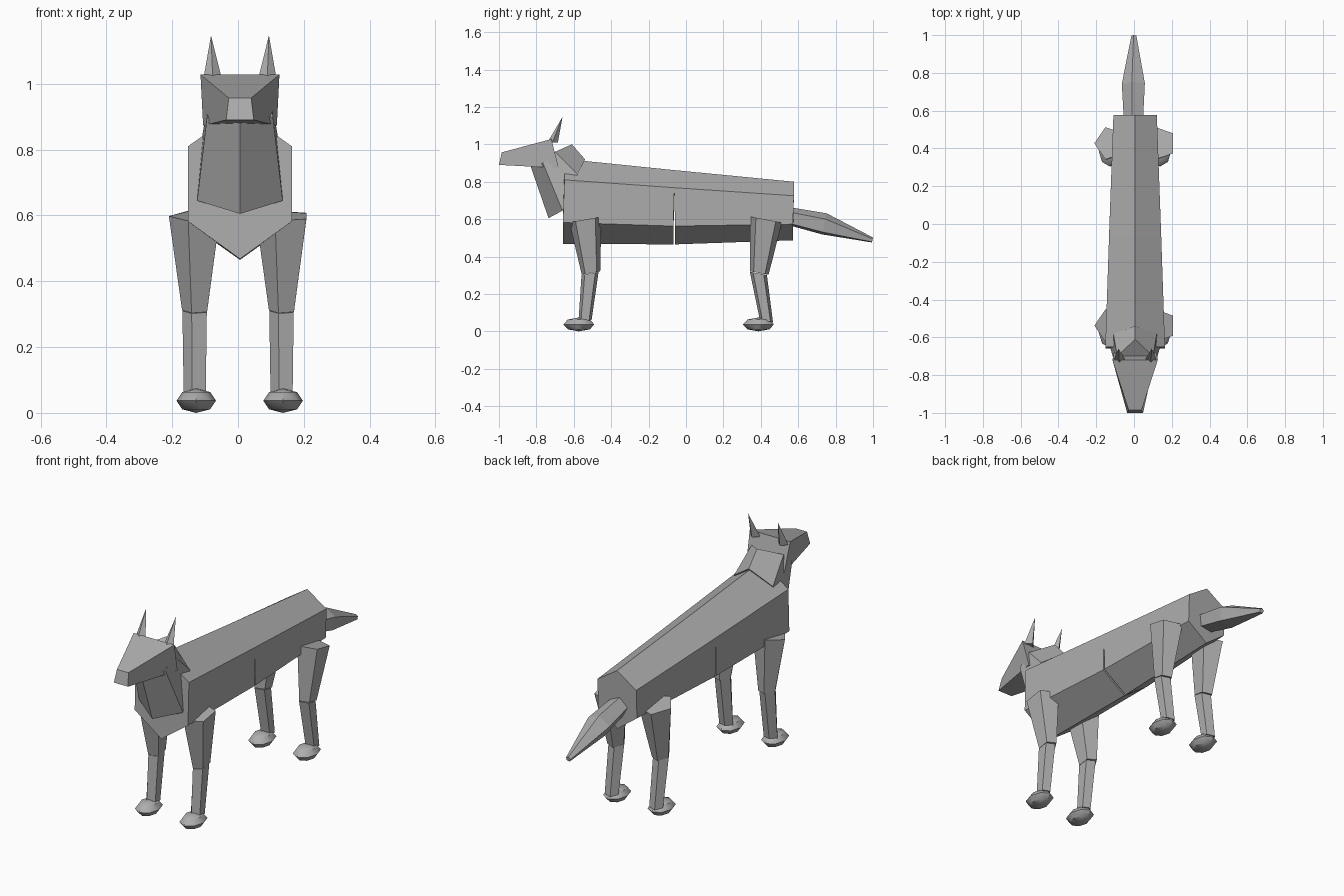
import bpy, bmesh, math

if "Cube" in bpy.data.objects:
    bpy.data.objects.remove(bpy.data.objects["Cube"])

CX = 0.006  # centre line

grey = bpy.data.materials.new("grey")
grey.diffuse_color = (0.42, 0.42, 0.42, 1)
grey.use_nodes = True
grey.node_tree.nodes["Principled BSDF"].inputs["Base Color"].default_value = grey.diffuse_color


def finish(name, bm):
    bmesh.ops.recalc_face_normals(bm, faces=bm.faces)
    me = bpy.data.meshes.new(name)
    bm.to_mesh(me)
    bm.free()
    me.materials.append(grey)
    ob = bpy.data.objects.new(name, me)
    bpy.context.collection.objects.link(ob)
    return ob


def loft(name, rings):
    """Skin a list of equal-length rings and cap both ends."""
    bm = bmesh.new()
    vs = [[bm.verts.new(p) for p in r] for r in rings]
    n = len(rings[0])
    for a, b in zip(vs, vs[1:]):
        for i in range(n):
            j = (i + 1) % n
            bm.faces.new((a[i], a[j], b[j], b[i]))
    bm.faces.new(vs[0][::-1])
    bm.faces.new(vs[-1])
    return finish(name, bm)


def body_ring(y, w, bottom, low, high, top, lean=0):
    return [(CX, y, top), (CX + w, y, high), (CX + w, y + lean, low),
            (CX, y + lean, bottom), (CX - w, y + lean, low), (CX - w, y, high)]


# body: front and rear halves with a narrow seam along the belly
loft("front_body", [body_ring(-0.65, 0.158, 0.468, 0.582, 0.81, 0.922, -0.008),
                    body_ring(-0.062, 0.138, 0.465, 0.563, 0.768, 0.862, -0.006)])
loft("rear_body", [body_ring(-0.062, 0.138, 0.465, 0.563, 0.768, 0.862, 0.003),
                   body_ring(0.577, 0.115, 0.487, 0.573, 0.725, 0.80, -0.006)])


# neck: slanted six-sided prism
def neck_ring(front, low, high, back):
    r = [(CX, *front), (CX + low[0], *low[1:]), (CX + high[0], *high[1:])]
    return r + [(CX, *back), (CX - high[0], *high[1:]), (CX - low[0], *low[1:])]


loft("neck", [neck_ring((-0.735, 0.605), (0.13, -0.66, 0.645), (0.115, -0.58, 0.84), (-0.54, 0.92)),
              neck_ring((-0.83, 0.88), (0.10, -0.765, 0.90), (0.095, -0.70, 0.96), (-0.61, 1.0))])


# head: tapered box ending in a blunt snout
def head_ring(wt, yt, zt, wb, yb, zb):
    return [(CX + wt, yt, zt), (CX - wt, yt, zt), (CX - wb, yb, zb), (CX + wb, yb, zb)]


loft("head", [head_ring(0.12, -0.72, 1.028, 0.112, -0.68, 0.873),
              head_ring(0.034, -0.985, 0.957, 0.042, -1.0, 0.89)])

# ears: thin four-sided spikes
for side, s in (("left", -1), ("right", 1)):
    ex = CX + 0.083 * s
    bm = bmesh.new()
    tip = bm.verts.new((CX + 0.088 * s, -0.66, 1.147))
    base = [bm.verts.new(p) for p in ((ex - 0.029, -0.715, 1.01), (ex, -0.735, 1.02),
                                      (ex + 0.029, -0.715, 1.01), (ex, -0.685, 1.01))]
    for i in range(4):
        bm.faces.new((base[i], base[(i + 1) % 4], tip))
    bm.faces.new(base[::-1])
    finish(side + "_ear", bm)


# legs: five-sided tapered thighs and shins, same orientation on both sides
def penta(x, y, z, rx, ry, tilt=0.0):
    pts = []
    for k in range(5):
        a = math.pi + k * math.tau / 5
        dy = ry * math.sin(a)
        pts.append((x + rx * math.cos(a), y + dy, z + tilt * dy))
    return pts


LEGS = {  # thigh top y, tilt, knee y, shin bottom y, foot y
    "front": (-0.538, 0.17, -0.508, -0.54, -0.573),
    "hind": (0.427, -0.19, 0.392, 0.43, 0.387),
}
for end, (ty, tilt, ky, by, fy) in LEGS.items():
    for side, x in (("left", -0.128), ("right", 0.136)):
        name = end + "_" + side
        loft(name + "_thigh", [penta(x + 0.003, ty, 0.598, 0.085, 0.09, tilt),
                               penta(x, ky, 0.312, 0.042, 0.052, tilt)])
        loft(name + "_shin", [penta(x, ky - 0.005, 0.31, 0.041, 0.048, tilt),
                              penta(x, by, 0.055, 0.037, 0.037, tilt)])
        # foot: flattened low-poly ball
        bm = bmesh.new()
        bmesh.ops.create_uvsphere(bm, u_segments=8, v_segments=4, radius=1)
        for v in bm.verts:
            v.co = (x + 0.001 + v.co.x * 0.06, fy + v.co.y * 0.083, 0.037 + v.co.z * 0.037)
        foot = finish(name + "_foot", bm)
        bpy.ops.object.select_all(action='DESELECT')
        foot.select_set(True)
        bpy.context.view_layer.objects.active = foot
        bpy.ops.object.shade_smooth_by_angle(angle=math.radians(40))


# tail: five-sided brush, swelling then tapering to the tip
def tail_ring(y, z, rx, rz, lean):
    pts = []
    for k in range(5):
        a = math.radians(100) + k * math.tau / 5
        dz = rz * math.sin(a)
        pts.append((rx * math.cos(a), y + lean * dz, z + dz))
    return pts


loft("tail", [tail_ring(0.56, 0.612, 0.055, 0.05, 0.2),
              tail_ring(0.74, 0.572, 0.065, 0.06, 0.2),
              tail_ring(0.997, 0.488, 0.014, 0.014, 0.2)])
